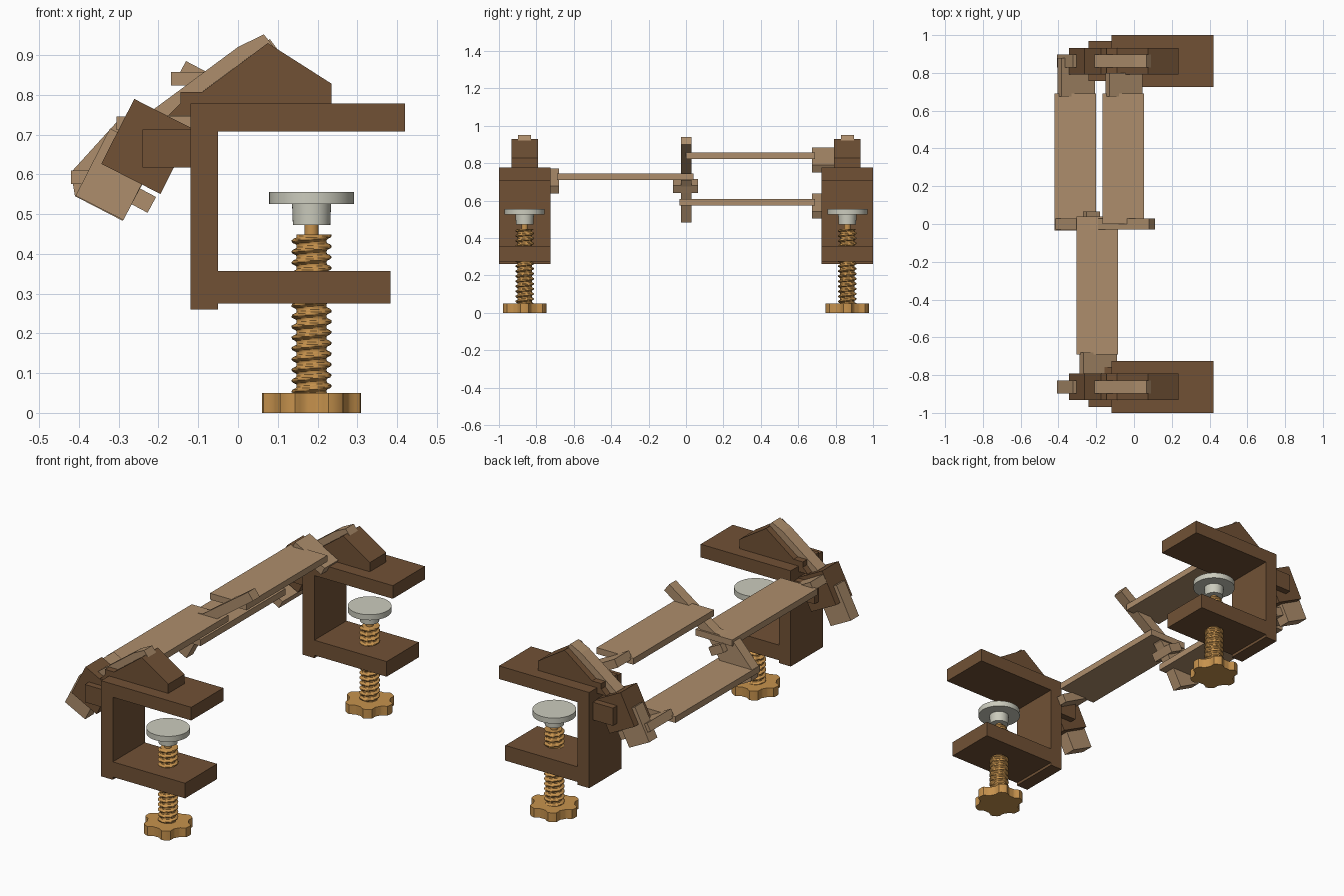
import bpy, bmesh, math
from mathutils import Matrix, Vector

cube = bpy.data.objects.get("Cube")
if cube:
    bpy.data.objects.remove(cube, do_unlink=True)


def material(name, rgb):
    m = bpy.data.materials.new(name)
    m.use_nodes = True
    m.diffuse_color = (*rgb, 1)
    m.node_tree.nodes["Principled BSDF"].inputs["Base Color"].default_value = (*rgb, 1)
    return m


BROWN = material("dark brown wood", (0.165, 0.083, 0.036))
TAN = material("light tan wood", (0.42, 0.27, 0.15))
BRASS = material("brass", (0.57, 0.29, 0.075))
GREY = material("pale grey metal", (0.60, 0.60, 0.51))


def finish(name, bm, mat, smooth=False):
    bmesh.ops.recalc_face_normals(bm, faces=bm.faces)
    mesh = bpy.data.meshes.new(name)
    bm.to_mesh(mesh)
    bm.free()
    mesh.materials.append(mat)
    ob = bpy.data.objects.new(name, mesh)
    bpy.context.collection.objects.link(ob)
    if smooth:
        bpy.ops.object.select_all(action="DESELECT")
        ob.select_set(True)
        bpy.context.view_layer.objects.active = ob
        bpy.ops.object.shade_smooth_by_angle(angle=math.radians(35))
    return ob


def prism(name, points, y0, y1, mat):
    """Extrude an x-z outline along y."""
    bm = bmesh.new()
    face = bm.faces.new([bm.verts.new((x, y0, z)) for x, z in points])
    ext = bmesh.ops.extrude_face_region(bm, geom=[face])["geom"]
    bmesh.ops.translate(bm, vec=(0, y1 - y0, 0),
                        verts=[v for v in ext if isinstance(v, bmesh.types.BMVert)])
    return finish(name, bm, mat)


def box(name, x, z, w, h, y0, y1, mat, tilt=0):
    """Box centred on x, z and turned about the y axis."""
    bm = bmesh.new()
    turn = Matrix.Rotation(math.radians(tilt), 4, "Y")
    place = Matrix.Translation((x, (y0 + y1) / 2, z))
    bmesh.ops.create_cube(bm, size=1, matrix=place @ turn @ Matrix.Diagonal((w, y1 - y0, h, 1)))
    return finish(name, bm, mat)


def lathe(name, rings, segments, cx, cy, mat, radius=lambda r, z, a: r, smooth=True):
    """Stack rings of (radius, z) around a vertical axis and cap both ends."""
    bm = bmesh.new()
    rows = []
    for r, z in rings:
        row = []
        for i in range(segments):
            a = math.tau * i / segments
            q = radius(r, z, a)
            row.append(bm.verts.new((cx + q * math.cos(a), cy + q * math.sin(a), z)))
        rows.append(row)
    for low, high in zip(rows, rows[1:]):
        for i in range(segments):
            j = (i + 1) % segments
            bm.faces.new((low[i], low[j], high[j], high[i]))
    bm.faces.new(rows[0])
    bm.faces.new(rows[-1])
    return finish(name, bm, mat, smooth)


PITCH = 0.027


def thread(r, z, a):
    t = (z / PITCH - a / math.tau) % 1
    return r + 0.012 * min(1, max(0, 1.6 - abs(t - 0.5) * 5))


def lobes(r, z, a):
    return r + 0.012 * math.tanh(2.5 * math.cos(6 * a))


FRAME = [(-0.12, 0.26), (-0.05, 0.26), (-0.05, 0.275), (0.383, 0.275), (0.383, 0.357),
         (-0.05, 0.357), (-0.05, 0.707), (0.42, 0.707), (0.42, 0.778), (-0.12, 0.778)]
WEDGE = [(-0.175, 0.748), (-0.12, 0.748), (-0.12, 0.778), (0.235, 0.778), (0.235, 0.828),
         (0.075, 0.93), (-0.09, 0.807), (-0.145, 0.807), (-0.145, 0.778)]
STRIP = [(-0.21, 0.748), (-0.17, 0.748), (0.075, 0.93), (0.09, 0.92), (0.065, 0.952),
         (0.0, 0.92), (-0.21, 0.765)]
SCREW_X = 0.185

# The two end clamps
for side, s in (("front", -1), ("back", 1)):
    c = s * 0.8625
    prism(side + "_clamp_frame", FRAME, c - 0.1375, c + 0.1375, BROWN)
    prism(side + "_wedge", WEDGE, c - 0.07, c + 0.07, BROWN)
    prism(side + "_wedge_strip", STRIP, c - 0.035, c + 0.035, TAN)
    box(side + "_pivot_block", -0.228, 0.67, 0.167, 0.183, c - 0.07, c + 0.07, BROWN, 27)
    box(side + "_pivot_mount", -0.18, 0.665, 0.12, 0.096, c - 0.105, c + 0.105, BROWN)
    box(side + "_pivot_peg", -0.305, 0.60, 0.135, 0.19, c - 0.035, c + 0.035, TAN, 27)

    # Clamping screw, knob and pad
    steps = 118
    rings = [(0.038, 0.045 + 0.403 * i / steps) for i in range(steps + 1)]
    lathe(side + "_screw", rings, 28, SCREW_X, c, BRASS, thread)
    lathe(side + "_screw_tip", [(0.018, 0.44), (0.018, 0.505)], 16, SCREW_X, c, BRASS)
    lathe(side + "_knob", [(0.113, 0), (0.113, 0.05)], 72, SCREW_X, c, BRASS, lobes)
    lathe(side + "_pad", [(0.047, 0.473), (0.049, 0.525), (0.107, 0.525), (0.107, 0.555)],
          40, SCREW_X, c, GREY)

# Slats with the tilted tenon under each outer end: x, z, plate ends, tenon ends
SLATS = {"front_slat": (-0.195, 0.728, -0.69, 0.04, -0.80, -0.68),
         "upper_back_slat": (-0.058, 0.84, 0.0, 0.69, 0.675, 0.80),
         "lower_back_slat": (-0.31, 0.592, -0.035, 0.69, 0.675, 0.88)}
for name, (x, z, y0, y1, t0, t1) in SLATS.items():
    box(name, x, z, 0.22, 0.034, y0, y1, TAN)
    box(name + "_tenon", x + 0.005, z - 0.022, 0.2, 0.045, t0, t1, TAN, 28)

# Bent arm joining the slats in the middle
ARM = [(-0.41, 0.545), (-0.29, 0.483), (-0.2, 0.65), (-0.16, 0.705), (0.11, 0.90),
       (0.08, 0.94), (-0.19, 0.75), (-0.30, 0.737), (-0.42, 0.605)]
prism("middle_arm", ARM, -0.028, 0.03, TAN)
box("middle_arm_peg", -0.225, 0.678, 0.08, 0.045, -0.07, 0.065, TAN, 27)
